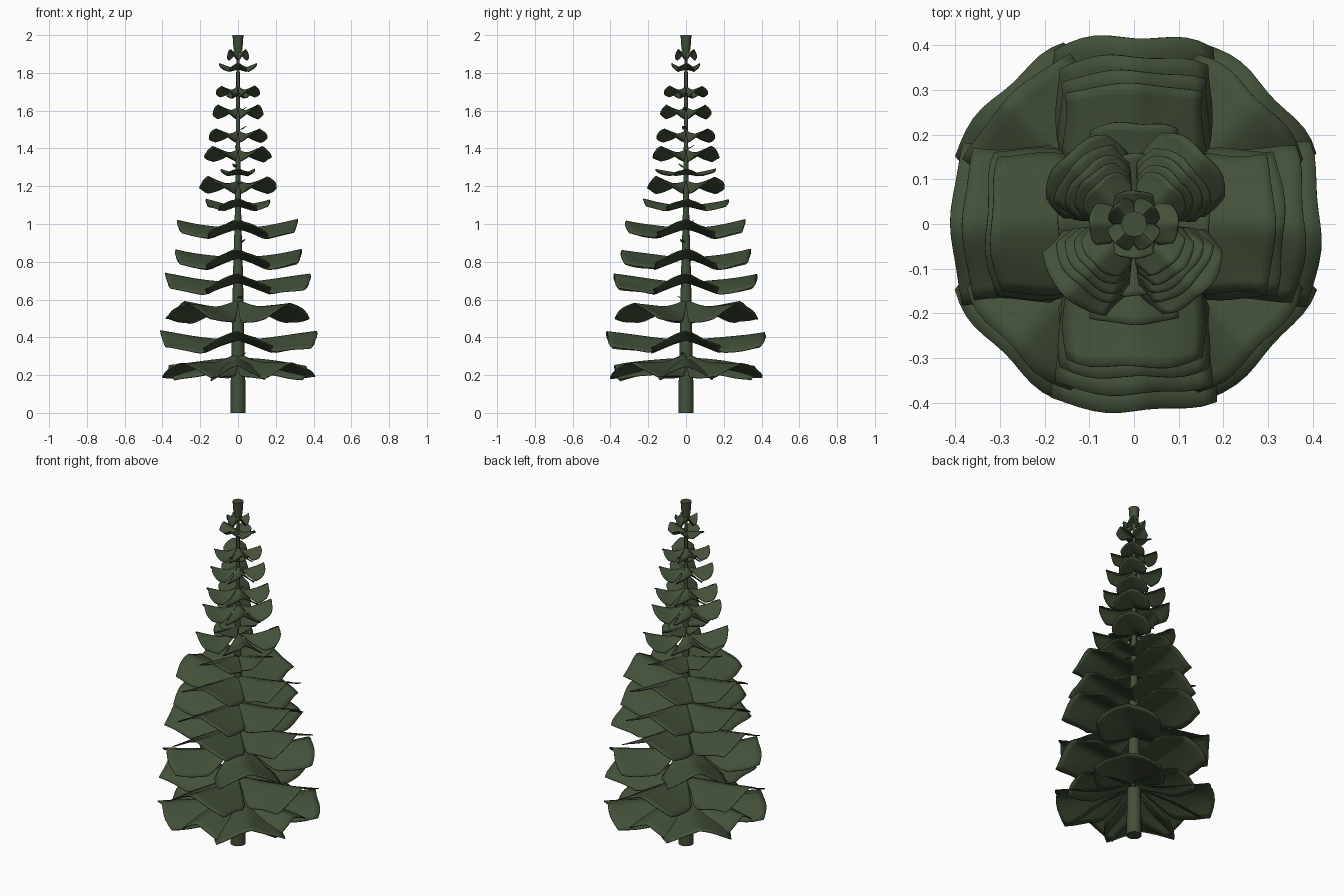
import bpy, bmesh, math, random
from mathutils import Matrix, Vector

random.seed(4)
if "Cube" in bpy.data.objects:
    bpy.data.objects.remove(bpy.data.objects["Cube"], do_unlink=True)

GREEN = (0.056, 0.080, 0.042, 1)
needle_green = bpy.data.materials.new("needle green")
needle_green.use_nodes = True
needle_green.diffuse_color = GREEN
needle_green.node_tree.nodes["Principled BSDF"].inputs["Base Color"].default_value = GREEN


def finish(name, bm, angle):
    """Turn a bmesh into a named, smooth-shaded object."""
    mesh = bpy.data.meshes.new(name)
    bmesh.ops.recalc_face_normals(bm, faces=bm.faces)
    bm.to_mesh(mesh)
    bm.free()
    obj = bpy.data.objects.new(name, mesh)
    bpy.context.collection.objects.link(obj)
    mesh.materials.append(needle_green)
    bpy.ops.object.select_all(action="DESELECT")
    obj.select_set(True)
    bpy.context.view_layer.objects.active = obj
    bpy.ops.object.shade_smooth_by_angle(angle=math.radians(angle))
    return obj


def add_branch(bm, turn, length, width, base, rise, drop,
               shoulder, rounding, collar):
    """A roof-shaped sheet: ridge along the middle, sides folded down."""
    rows, cols = 12, 12
    phase = random.uniform(0, math.tau)
    spin = Matrix.Rotation(turn, 3, "Z")
    grid = []
    for i in range(rows + 1):
        u = i / rows
        half = width * max(0.06, min(1, u / shoulder))
        line = []
        for j in range(cols + 1):
            v = 2 * j / cols - 1
            reach = length * u * (1 - rounding * u * u * abs(v) ** 3)
            ripple = math.sin(5 * v + 4 * u + phase)
            side = half * v * (1 + 0.03 * math.sin(9 * u + phase))
            z = base + rise * u ** 1.5 - drop * (abs(side) / width) ** 1.2
            z += collar * max(0, 1 - u / 0.45) ** 1.5 + 0.03 * width * ripple * u
            point = Vector((reach + 0.012 * length * ripple * u * u, side, z))
            line.append(bm.verts.new(spin @ point))
        grid.append(line)
    for i in range(rows):
        for j in range(cols):
            bm.faces.new((grid[i][j], grid[i + 1][j],
                          grid[i + 1][j + 1], grid[i][j + 1]))


def add_tier(name, diagonal, reach_x, reach_y, width, base, rise, drop,
             shoulder=0.46, rounding=0.06, collar=0.0):
    """Four branches around the trunk, on the axes or between them."""
    bm = bmesh.new()
    for k in range(4):
        turn = k * math.pi / 2 + (math.pi / 4 if diagonal else 0)
        length = reach_y if k % 2 else reach_x
        add_branch(bm, turn, length * random.uniform(0.98, 1.02), width,
                   base, rise, drop, shoulder, rounding, collar)
    obj = finish(name, bm, 60)
    shell = obj.modifiers.new("thickness", "SOLIDIFY")
    shell.thickness = 0.005
    shell.offset = 0


# Broad lower tiers: diagonal, reach x, reach y, half width, height, rise, drop
broad = [
    (False, .37, .37, .14, .29, -.04, .075),
    (True, .42, .42, .18, .265, .0, .075),
    (False, .41, .415, .18, .385, .045, .08),
    (True, .39, .395, .165, .55, .035, .085),
    (False, .375, .375, .17, .69, .045, .075),
    (False, .335, .34, .165, .82, .045, .075),
    (False, .32, .315, .155, .975, .045, .065),
    (False, .17, .225, .10, 1.095, .035, .035),
]
for n, spec in enumerate(broad, 1):
    add_tier(f"lower_branches_{n}", *spec, collar=0.05 if spec[0] else 0)

# Paddle-shaped upper tiers
narrow = [
    (True, .22, .22, .10, 1.20, .05, .06),
    (False, .09, .16, .06, 1.265, .025, .02),
    (True, .185, .185, .09, 1.365, .045, .055),
    (True, .165, .165, .08, 1.465, .04, .05),
    (True, .145, .145, .068, 1.59, .04, .05),
    (True, .125, .125, .06, 1.70, .03, .04),
    (False, .065, .065, .03, 1.68, .015, .02),
    (False, .10, .075, .045, 1.82, .03, .025),
    (True, .06, .06, .032, 1.90, .025, .045),
]
for n, spec in enumerate(narrow, 1):
    add_tier(f"upper_branches_{n}", *spec, shoulder=0.58, rounding=0.15,
             collar=0.03 if spec[0] else 0)

# Tapered trunk ending in a bud: (radius, height) profile turned round z
profile = [(.041, 0), (.038, .2), (.032, .45), (.026, .75), (.018, 1.0),
           (.013, 1.3), (.010, 1.6), (.009, 1.88), (.024, 1.93), (.029, 2.0)]
SIDES = 12
bm = bmesh.new()
rings = [[bm.verts.new((r * math.cos(math.tau * k / SIDES),
                        r * math.sin(math.tau * k / SIDES), z))
          for k in range(SIDES)] for r, z in profile]
for low, high in zip(rings, rings[1:]):
    for k in range(SIDES):
        m = (k + 1) % SIDES
        bm.faces.new((low[k], low[m], high[m], high[k]))
bm.faces.new(rings[0][::-1])
bm.faces.new(rings[-1])
finish("trunk", bm, 50)

# Small twigs sprouting between the tiers
bm = bmesh.new()
for n in range(14):
    add_branch(bm, random.uniform(0, math.tau), 0.045, 0.012,
               0.3 + n * 0.1, 0.02, 0.006, 0.5, 0.2, 0)
finish("twigs", bm, 40)
